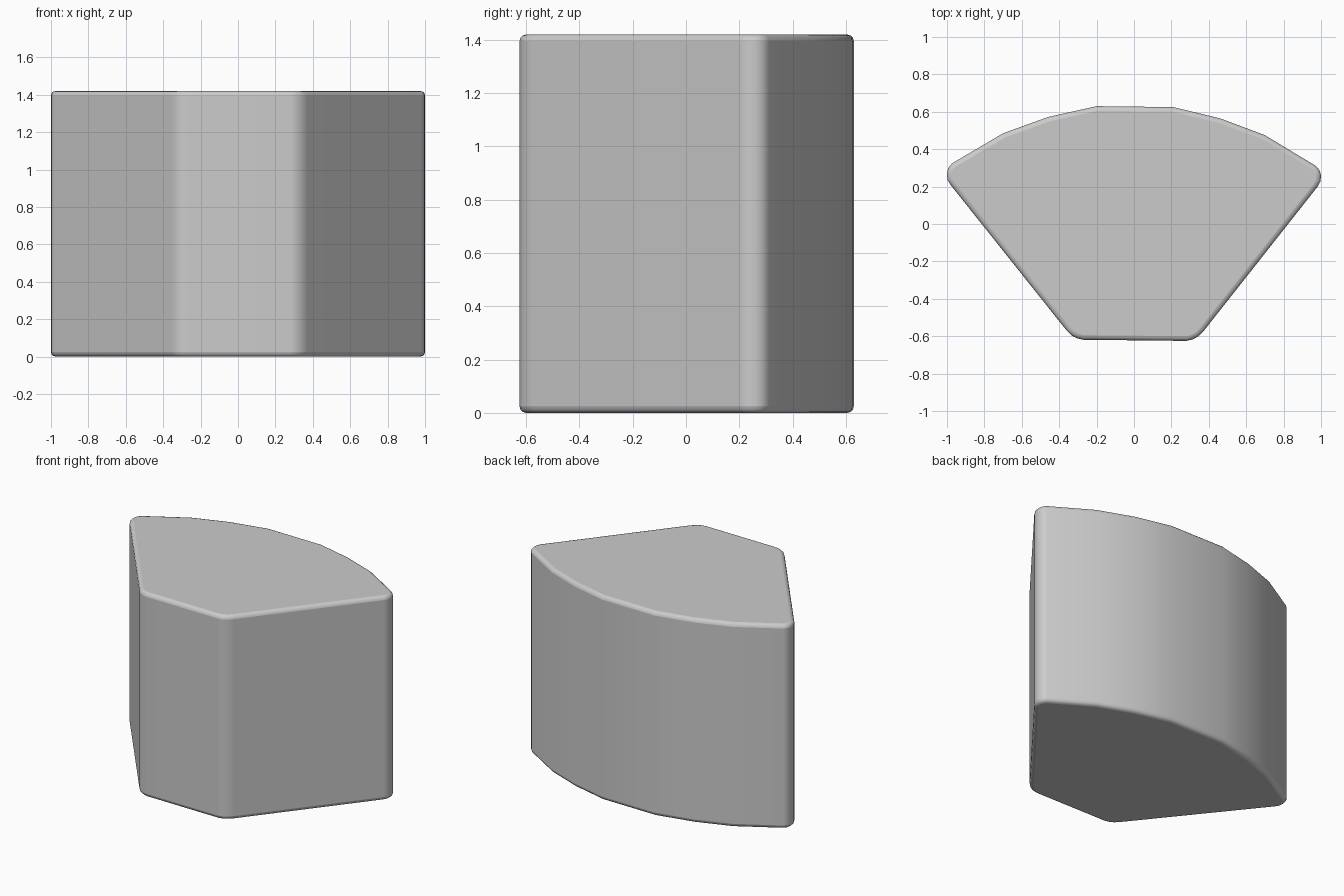
import bpy, bmesh
from math import radians

if "Cube" in bpy.data.objects:
    bpy.data.objects.remove(bpy.data.objects["Cube"])

HEIGHT = 1.42

# Wedge outline seen from above: straight front and sides, faceted arc at the back
outline = [
    (-0.27, -0.619), (0.28, -0.625), (0.315, -0.617), (0.345, -0.60), (0.372, -0.573),
    (0.982, 0.20), (0.997, 0.228), (1.0, 0.26), (0.992, 0.288), (0.97, 0.312),
    (0.70, 0.475), (0.46, 0.565), (0.21, 0.625), (-0.20, 0.63), (-0.46, 0.572),
    (-0.70, 0.485), (-0.972, 0.325), (-0.993, 0.30), (-1.0, 0.27), (-0.997, 0.235),
    (-0.98, 0.208), (-0.36, -0.57), (-0.335, -0.595), (-0.305, -0.611),
]

# Extrude the outline into a solid block
bm = bmesh.new()
base = bm.faces.new([bm.verts.new((x, y, 0)) for x, y in outline])
top = bmesh.ops.extrude_face_region(bm, geom=[base], use_keep_orig=True)
bmesh.ops.translate(bm, vec=(0, 0, HEIGHT),
                    verts=[g for g in top["geom"] if isinstance(g, bmesh.types.BMVert)])
bmesh.ops.recalc_face_normals(bm, faces=bm.faces[:])
mesh = bpy.data.meshes.new("wedge_block")
bm.to_mesh(mesh)
bm.free()
block = bpy.data.objects.new("wedge_block", mesh)
bpy.context.collection.objects.link(block)
for p in mesh.polygons:
    p.use_smooth = True

# Softly rounded rims at top and bottom
bevel = block.modifiers.new("rim", 'BEVEL')
bevel.width = 0.025
bevel.segments = 3
bevel.limit_method = 'ANGLE'
bevel.angle_limit = radians(60)
bevel.use_clamp_overlap = False
bevel.harden_normals = True
block.modifiers.new("normals", 'WEIGHTED_NORMAL').keep_sharp = True
